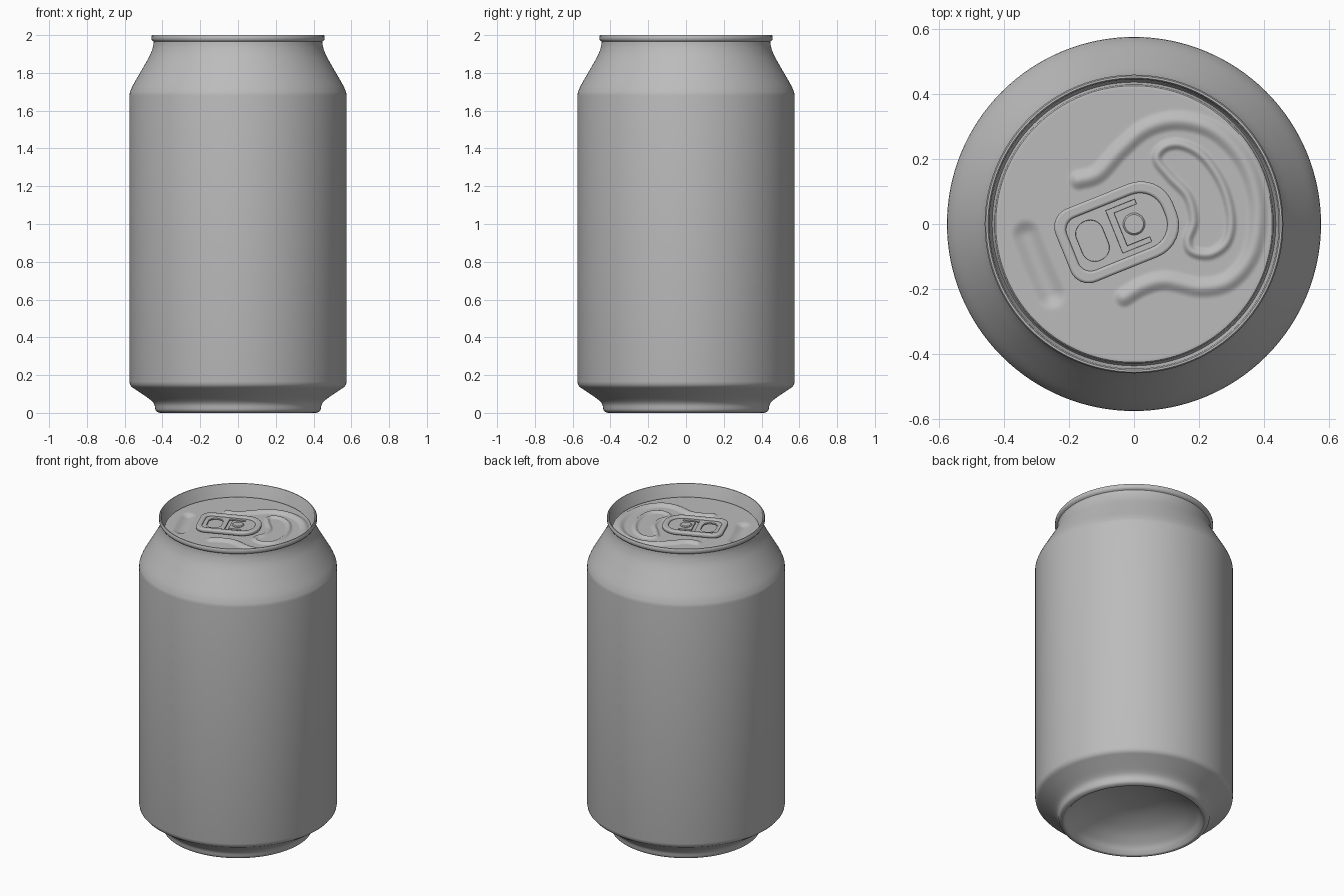
import bpy, bmesh, math
from mathutils import Vector, kdtree

cube = bpy.data.objects.get("Cube")
if cube:
    bpy.data.objects.remove(cube, do_unlink=True)

metal = bpy.data.materials.new("grey_metal")
metal.use_nodes = True
GREY = (0.5, 0.5, 0.5, 1)
metal.diffuse_color = GREY
metal.node_tree.nodes["Principled BSDF"].inputs["Base Color"].default_value = GREY

LID_Z, LID_R = 1.925, 0.428
TILT = math.radians(22)


def finish(obj, angle=40):
    obj.data.materials.clear()
    obj.data.materials.append(metal)
    bpy.ops.object.select_all(action='DESELECT')
    obj.select_set(True)
    bpy.context.view_layer.objects.active = obj
    bpy.ops.object.shade_smooth_by_angle(angle=math.radians(angle))
    return obj


def smooth_path(points, closed=False, steps=12):
    """Catmull-Rom path through the given 2D points."""
    p = [Vector(q) for q in points]
    n = len(p)
    pick = (lambda i: p[i % n]) if closed else (lambda i: p[max(0, min(n - 1, i))])
    out = []
    for i in range(n if closed else n - 1):
        a, b, c, d = (pick(i + k) for k in (-1, 0, 1, 2))
        for s in range(steps):
            t = s / steps
            out.append(0.5 * (2 * b + (c - a) * t + (2 * a - 5 * b + 4 * c - d) * t * t
                              + (3 * b - a - 3 * c + d) * t ** 3))
    return out if closed else out + [p[-1]]


def revolve(name, profile, segments=128, height=None):
    """Lathe (radius, z) points; height(x, y) may add relief."""
    bm = bmesh.new()
    rings = []
    for r, z in profile:
        if r < 1e-5:
            rings.append([bm.verts.new((0, 0, z))] * segments)
            continue
        ring = []
        for k in range(segments):
            a = math.tau * k / segments
            x, y = r * math.cos(a), r * math.sin(a)
            ring.append(bm.verts.new((x, y, z + (height(x, y) if height else 0))))
        rings.append(ring)
    for lo, hi in zip(rings, rings[1:]):
        for k in range(segments):
            j = (k + 1) % segments
            bm.faces.new(list(dict.fromkeys((lo[k], lo[j], hi[j], hi[k]))))
    mesh = bpy.data.meshes.new(name)
    bm.to_mesh(mesh)
    bm.free()
    obj = bpy.data.objects.new(name, mesh)
    bpy.context.collection.objects.link(obj)
    return finish(obj)


# Can wall: domed base, foot, straight side, neck, rolled rim and inner wall
base = smooth_path([(0, 0.17), (0.15, 0.155), (0.28, 0.11), (0.36, 0.055), (0.39, 0.018),
                    (0.405, 0.002), (0.42, 0.002), (0.436, 0.014), (0.443, 0.045),
                    (0.462, 0.068), (0.51, 0.102), (0.562, 0.137)], steps=5)
side = [(0.572, 0.149), (0.575, 0.165), (0.575, 1.68)]
neck = smooth_path([(0.573, 1.695), (0.556, 1.735), (0.51, 1.815), (0.468, 1.89),
                    (0.451, 1.935), (0.446, 1.965)], steps=5)
rim = [(0.455, 1.971), (0.459, 1.978), (0.459, 1.994), (0.455, 2.0), (0.449, 2.0),
       (0.445, 1.995), (0.441, 1.9), (0.436, 1.893), (0.431, 1.9), (LID_R + 0.001, LID_Z - 0.006)]
revolve("can_body", [(0, 0.17)] + [tuple(v) for v in base[1:]] + side
        + [tuple(v) for v in neck] + rim)


# Lid relief: raised bead, mouth score line and finger dent
def tree_of(points):
    tree = kdtree.KDTree(len(points))
    for i, v in enumerate(points):
        tree.insert((v.x, v.y, 0), i)
    tree.balance()
    return tree


bead = tree_of(smooth_path([(-0.17, 0.135), (-0.11, 0.155), (-0.04, 0.23), (0.04, 0.295),
                            (0.14, 0.317), (0.25, 0.285), (0.34, 0.19), (0.38, 0.06),
                            (0.365, -0.08), (0.3, -0.17), (0.21, -0.195), (0.1, -0.175),
                            (0.03, -0.19), (-0.03, -0.225)], steps=24))
mouth = tree_of(smooth_path([(0.07, 0.2), (0.095, 0.238), (0.15, 0.243), (0.215, 0.205),
                             (0.272, 0.12), (0.298, 0.02), (0.285, -0.055), (0.235, -0.092),
                             (0.18, -0.085), (0.165, -0.05), (0.183, 0.01), (0.165, 0.085),
                             (0.11, 0.145)], closed=True, steps=24))
dent = tree_of(smooth_path([(-0.33, -0.035), (-0.295, -0.125), (-0.255, -0.215)], steps=24))


def bump(tree, x, y, width):
    d = tree.find((x, y, 0))[2] / width
    return (1 - d * d) ** 2 if d < 1 else 0


def relief(x, y):
    return (0.014 * bump(bead, x, y, 0.034) + 0.012 * bump(mouth, x, y, 0.02)
            - 0.016 * bump(dent, x, y, 0.05))


RINGS = 84
flat = [((LID_R - 0.008) * (1 - i / RINGS), LID_Z) for i in range(RINGS + 1)]
revolve("lid", [(LID_R + 0.001, LID_Z - 0.006), (LID_R - 0.003, LID_Z - 0.001)] + flat, 256, relief)


# Pull tab: rounded plates with openings, turned about the rivet
def plate(name, loops, z, thick, bevel):
    curve = bpy.data.curves.new(name, 'CURVE')
    curve.dimensions = '2D'
    curve.fill_mode = 'BOTH'
    curve.extrude = thick / 2 - bevel
    curve.bevel_depth = bevel
    curve.bevel_resolution = 2
    curve.offset = -bevel
    for loop in loops:
        spline = curve.splines.new('POLY')
        spline.points.add(len(loop) - 1)
        for point, v in zip(spline.points, loop):
            point.co = (v[0], v[1], 0, 1)
        spline.use_cyclic_u = True
    obj = bpy.data.objects.new(name, curve)
    bpy.context.collection.objects.link(obj)
    obj.location.z = z
    obj.rotation_euler.z = TILT
    bpy.ops.object.select_all(action='DESELECT')
    obj.select_set(True)
    bpy.context.view_layer.objects.active = obj
    bpy.ops.object.convert(target='MESH')
    return finish(bpy.context.view_layer.objects.active)


def rounded(u0, u1, half, r_left, r_right, steps=8):
    """Rounded rectangle along u with its own corner radius at each end."""
    corners = [(u1 - r_right, half - r_right, r_right, 0), (u0 + r_left, half - r_left, r_left, 1),
               (u0 + r_left, r_left - half, r_left, 2), (u1 - r_right, r_right - half, r_right, 3)]
    return [(cx + r * math.cos((q + s / steps) * math.pi / 2),
             cy + r * math.sin((q + s / steps) * math.pi / 2))
            for cx, cy, r, q in corners for s in range(steps + 1)]


slot = [(0.03, 0.07), (-0.065, 0.07), (-0.065, -0.07), (0.03, -0.07),
        (0.03, -0.055), (-0.045, -0.055), (-0.045, 0.055), (0.03, 0.055)]
plate("tab_frame", [rounded(-0.235, 0.135, 0.121, 0.06, 0.105),
                    rounded(-0.203, 0.1, 0.087, 0.04, 0.075)], LID_Z + 0.016, 0.024, 0.008)
plate("tab_web", [rounded(-0.22, 0.12, 0.105, 0.05, 0.09),
                  rounded(-0.18, -0.095, 0.064, 0.04, 0.04), slot], LID_Z + 0.013, 0.01, 0.002)

# Rivet holding the tab
revolve("rivet", [(0.034, LID_Z - 0.002), (0.034, LID_Z + 0.02), (0.029, LID_Z + 0.025),
                  (0, LID_Z + 0.026)], 32)
